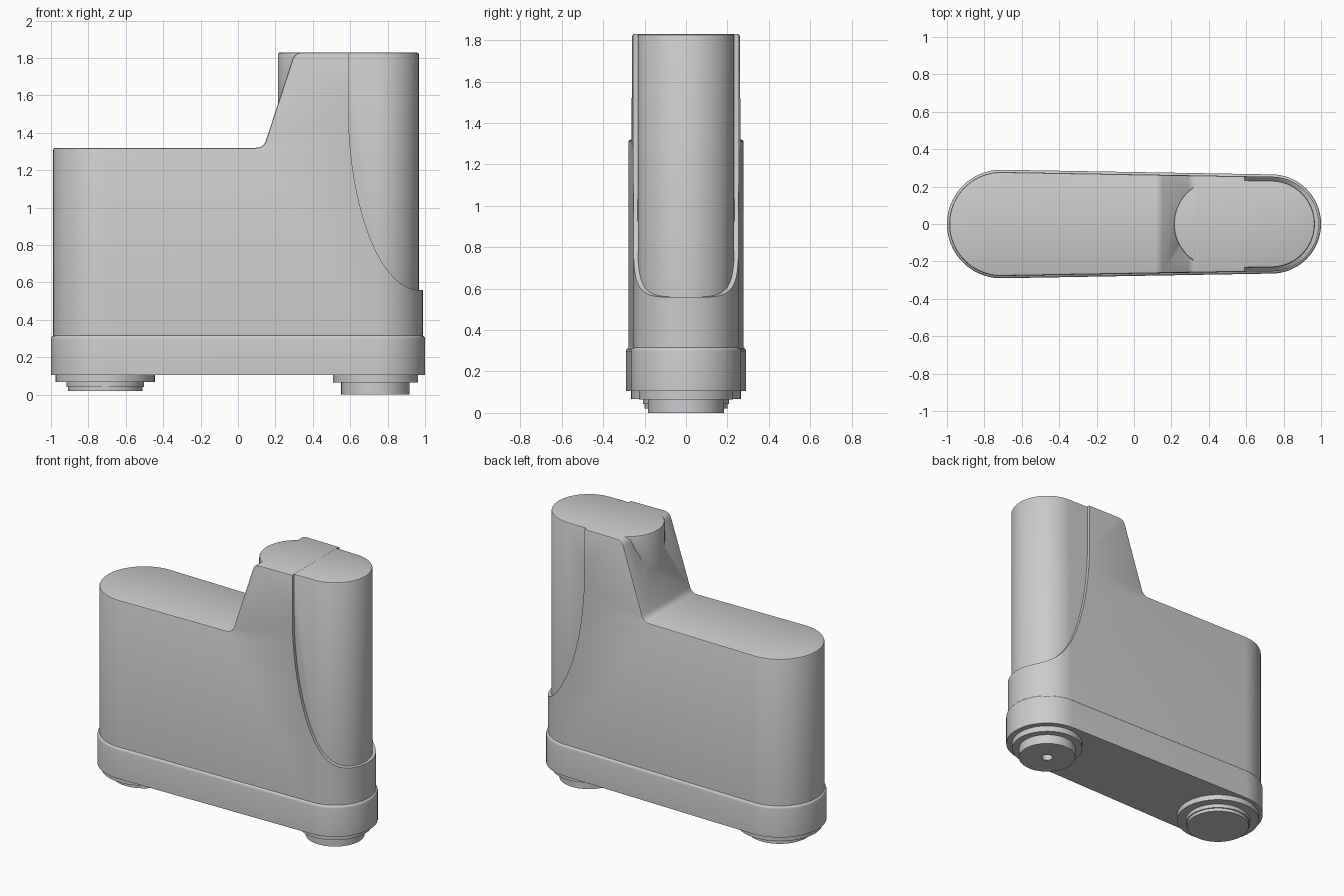
import bpy, bmesh
from math import sin, cos, pi, acos

if "Cube" in bpy.data.objects:
    bpy.data.objects.remove(bpy.data.objects["Cube"])

XL, RL, XR, RR = -0.71, 0.29, 0.735, 0.265   # end arcs of the tapered plan


def hull(x1, r1, x2, r2, n=40):
    """Tapered stadium outline around two circles on the x axis."""
    a = acos((r2 - r1) / (x2 - x1) * -1)
    right = [-a + 2 * a * i / n for i in range(n + 1)]
    left = [a + (2 * pi - 2 * a) * i / n for i in range(n + 1)]
    return ([(x2 + r2 * cos(t), r2 * sin(t)) for t in right]
            + [(x1 + r1 * cos(t), r1 * sin(t)) for t in left])


def make(name, bm):
    bmesh.ops.recalc_face_normals(bm, faces=bm.faces)
    me = bpy.data.meshes.new(name)
    bm.to_mesh(me)
    bm.free()
    ob = bpy.data.objects.new(name, me)
    bpy.context.collection.objects.link(ob)
    return ob


def loft(name, rings):
    """Skin equal-length rings of 3D points and cap both ends."""
    bm = bmesh.new()
    rows = [[bm.verts.new(p) for p in ring] for ring in rings]
    n = len(rows[0])
    for a, b in zip(rows, rows[1:]):
        for i in range(n):
            j = (i + 1) % n
            bm.faces.new((a[i], a[j], b[j], b[i]))
    bm.faces.new(rows[0])
    bm.faces.new(rows[-1])
    return make(name, bm)


def plan_loft(name, x1, r1, x2, r2, levels):
    return loft(name, [[(x, y, z) for x, y in hull(x1, r1 + o, x2, r2 + o)]
                       for o, z in levels])


def turned(name, x, profile, n=64):
    return loft(name, [[(x + r * cos(2 * pi * i / n), r * sin(2 * pi * i / n), z)
                        for i in range(n)] for r, z in profile])


def boolean(ob, other, op):
    m = ob.modifiers.new(op, 'BOOLEAN')
    m.object, m.operation, m.solver = other, op, 'EXACT'
    bpy.context.view_layer.update()
    dg = bpy.context.evaluated_depsgraph_get()
    me = bpy.data.meshes.new_from_object(ob.evaluated_get(dg))
    ob.modifiers.clear()
    ob.data = me
    bpy.data.objects.remove(other)


def fillet(a, b, c, n=6):
    """Quadratic rounding from a to c around corner b."""
    return [tuple((1 - t) ** 2 * p + 2 * t * (1 - t) * q + t * t * r
                  for p, q, r in zip(a, b, c))
            for t in [i / n for i in range(n + 1)]]


# Main body: plan extrusion intersected with the stepped front profile
body = plan_loft("main_body", XL, RL, XR, RR, [(-0.012, 0.31), (-0.012, 2.0)])
scoop = [(0.97 - 0.38 * sin(t), 1.55 - 0.99 * cos(t))
         for t in [pi / 2 * i / 36 for i in range(37)]]
profile = ([(-1.1, 0.2), (1.1, 0.2), (1.1, 0.56)] + scoop + [(0.59, 1.83)]
           + fillet((0.345, 1.83), (0.303, 1.83), (0.29, 1.79))
           + fillet((0.15, 1.36), (0.137, 1.32), (0.095, 1.32))
           + [(-1.1, 1.32)])
prism = loft("profile_cutter", [[(x, y, z) for x, z in profile] for y in (-0.5, 0.5)])
boolean(body, prism, 'INTERSECT')

# Soft rim around the top of the body
bm = bmesh.new()
bm.from_mesh(body.data)
bmesh.ops.remove_doubles(bm, verts=bm.verts, dist=1e-5)
bm.normal_update()
rim = []
for e in bm.edges:
    if len(e.link_faces) == 2 and all(v.co.z > 1.3 and v.co.x < 0.592 for v in e.verts):
        lo, hi = sorted((f.normal for f in e.link_faces), key=lambda v: v.z)
        if abs(lo.z) < 0.02 and lo.x < 0.5 and hi.z > 0.2 and hi.x < 0.1 and lo.dot(hi) < 0.5:
            rim.append(e)
bmesh.ops.bevel(bm, geom=rim, offset=0.01, segments=2, profile=0.5,
                affect='EDGES', clamp_overlap=False)
bm.to_mesh(body.data)
bm.free()

# Recessed rounded column at the tall end
column = plan_loft("recessed_column", 0.45, 0.237, XR, 0.232,
                   [(0, 0.45), (0, 1.82), (-0.003, 1.8265), (-0.01, 1.8295)])
boolean(body, column, 'UNION')

# Base band with a softened upper edge
base = plan_loft("base_band", XL, RL, XR, RR,
                 [(0, 0.105), (0, 0.298), (-0.002, 0.307), (-0.007, 0.313), (-0.013, 0.316)])

# Stepped round feet
left_foot = turned("left_foot", XL, [
    (0.265, 0.11), (0.265, 0.068), (0.208, 0.068), (0.208, 0.042),
    (0.2, 0.042), (0.2, 0.02)])
right_foot = turned("right_foot", XR, [
    (0.228, 0.11), (0.228, 0.065), (0.183, 0.065), (0.183, 0.0),
    (0.035, 0.0), (0.035, 0.08)])

for ob in (body, base, left_foot, right_foot):
    bpy.ops.object.select_all(action='DESELECT')
    ob.select_set(True)
    bpy.context.view_layer.objects.active = ob
    bpy.ops.object.shade_smooth_by_angle(angle=0.55)
